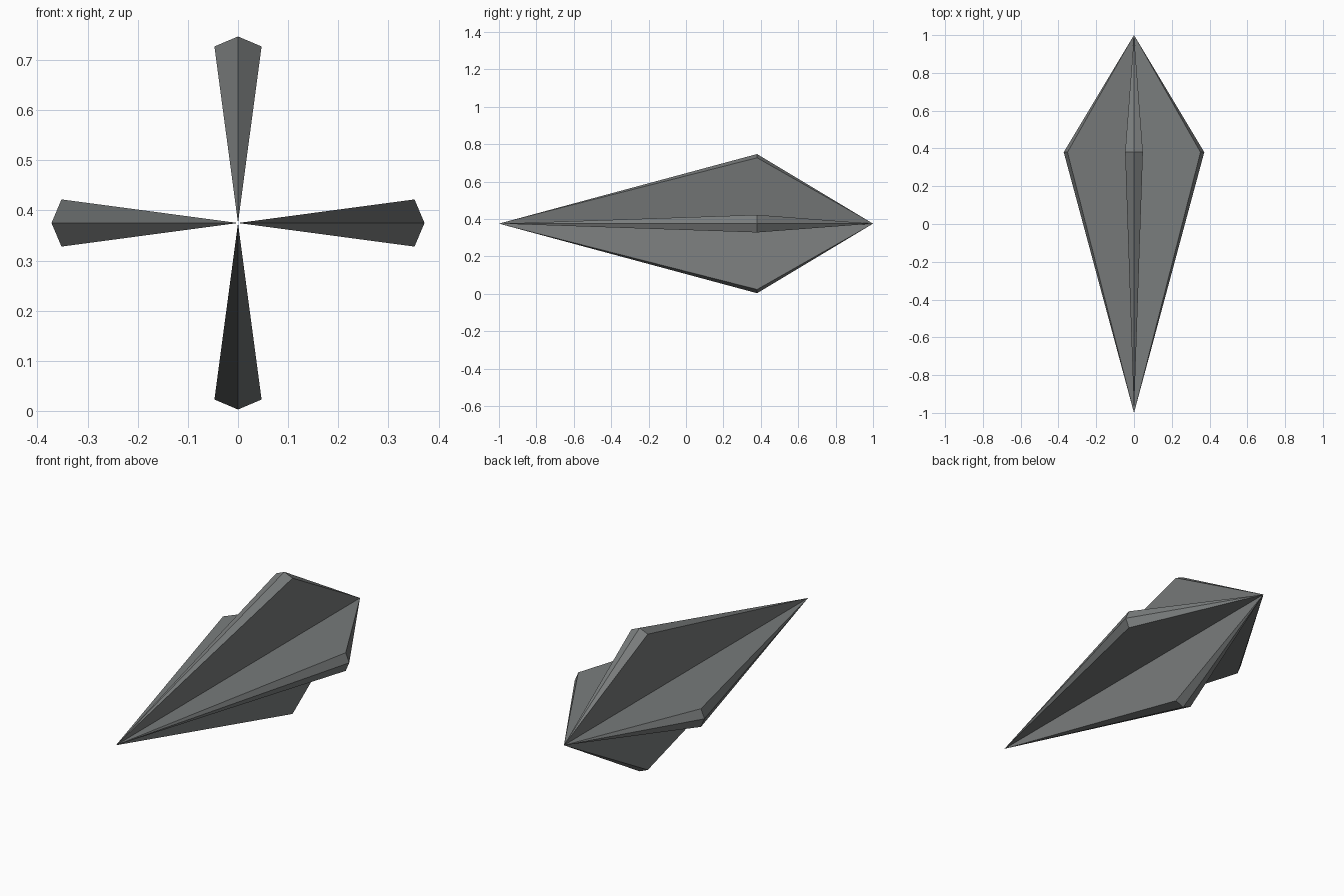
import bpy, bmesh, math
from mathutils import Matrix, Vector

if "Cube" in bpy.data.objects:
    bpy.data.objects.remove(bpy.data.objects["Cube"])

CZ = 0.375       # height of the long axis
Y_WIDE = 0.38    # where the fins are widest
R_SIDE, R_RIDGE, HALF = 0.352, 0.372, 0.047

gray = bpy.data.materials.new("dark gray")
gray.diffuse_color = (0.19, 0.2, 0.2, 1)
gray.use_nodes = True
gray.node_tree.nodes["Principled BSDF"].inputs["Base Color"].default_value = gray.diffuse_color


def fin(bm, angle):
    """One wedge fin: pointed front and back, bevelled outer ridge."""
    rot = Matrix.Rotation(angle, 3, 'Y')
    pts = [(0, -1, 0), (0, 1, 0), (-HALF, Y_WIDE, R_SIDE),
           (0, Y_WIDE, R_RIDGE), (HALF, Y_WIDE, R_SIDE)]
    a, b, l, r, s = [bm.verts.new(rot @ Vector(p) + Vector((0, 0, CZ))) for p in pts]
    for f in ((a, b, l), (a, s, b), (a, l, r), (a, r, s), (b, r, l), (b, s, r)):
        bm.faces.new(f)


# four fins around the long axis
bm = bmesh.new()
for i in range(4):
    fin(bm, i * math.pi / 2)
bmesh.ops.recalc_face_normals(bm, faces=bm.faces)
mesh = bpy.data.meshes.new("finned_dart")
bm.to_mesh(mesh)
bm.free()
mesh.materials.append(gray)
bpy.context.collection.objects.link(bpy.data.objects.new("finned_dart", mesh))
